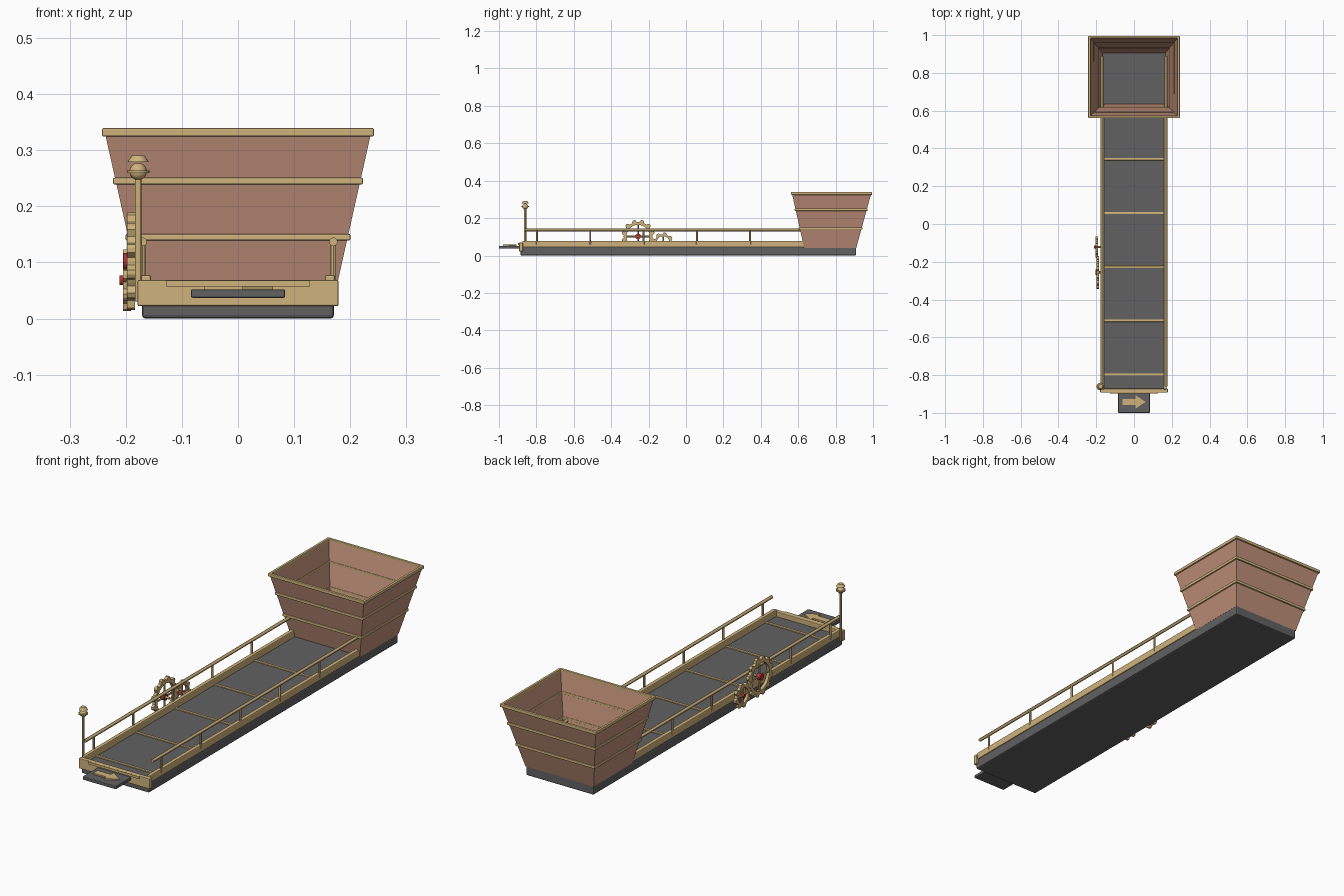
import bpy, bmesh
from math import sin, cos, pi
from mathutils import Vector

if "Cube" in bpy.data.objects:
    bpy.data.objects.remove(bpy.data.objects["Cube"])


def material(name, rgb):
    m = bpy.data.materials.new(name)
    m.diffuse_color = (*rgb, 1)
    m.use_nodes = True
    m.node_tree.nodes["Principled BSDF"].inputs["Base Color"].default_value = m.diffuse_color
    return m


IRON = material("dark_iron", (0.12, 0.12, 0.12))
BRASS = material("brass", (0.62, 0.45, 0.2))
COPPER = material("copper", (0.53, 0.28, 0.19))
RED = material("red_enamel", (0.45, 0.03, 0.03))


def finish(bm, name, mat, bevel=0, smooth=False):
    bmesh.ops.recalc_face_normals(bm, faces=bm.faces)
    me = bpy.data.meshes.new(name)
    bm.to_mesh(me)
    bm.free()
    me.materials.append(mat)
    ob = bpy.data.objects.new(name, me)
    bpy.context.collection.objects.link(ob)
    if bevel:
        b = ob.modifiers.new("bevel", 'BEVEL')
        b.width, b.segments = bevel, 2
    if smooth:
        bpy.ops.object.select_all(action='DESELECT')
        ob.select_set(True)
        bpy.context.view_layer.objects.active = ob
        bpy.ops.object.shade_smooth_by_angle()
    return ob


def box(name, lo, hi, mat, bevel=0):
    lo, hi = Vector(lo), Vector(hi)
    bm = bmesh.new()
    bmesh.ops.create_cube(bm, size=1)
    for v in bm.verts:
        v.co = (lo + hi) / 2 + v.co * (hi - lo)
    return finish(bm, name, mat, bevel)


def rod(name, a, b, r, mat, sides=12, r2=None):
    a, b = Vector(a), Vector(b)
    bm = bmesh.new()
    bmesh.ops.create_cone(bm, cap_ends=True, segments=sides, radius1=r,
                          radius2=r if r2 is None else r2, depth=(b - a).length)
    q = Vector((0, 0, 1)).rotation_difference(b - a)
    for v in bm.verts:
        v.co = q @ v.co + (a + b) / 2
    return finish(bm, name, mat, smooth=True)


def ball(name, c, r, mat):
    bm = bmesh.new()
    bmesh.ops.create_uvsphere(bm, u_segments=16, v_segments=10, radius=r)
    bmesh.ops.translate(bm, verts=bm.verts, vec=c)
    return finish(bm, name, mat, smooth=True)


# Base slab, deck strips and tongue
box("base_slab", (-0.171, -0.885, 0), (0.171, 0.91, 0.047), IRON, 0.006)
POSTS = [-0.797 + 0.285 * i for i in range(5)]
for y in POSTS:
    box("deck_strip", (-0.165, y - 0.006, 0.044), (0.165, y + 0.006, 0.052), BRASS, 0.002)
box("front_plate", (-0.179, -0.892, 0.022), (0.179, -0.872, 0.069), BRASS, 0.003)
box("front_plate_trim", (-0.128, -0.897, 0.057), (0.128, -0.88, 0.068), BRASS)
box("front_tongue", (-0.084, -1.0, 0.037), (0.084, -0.875, 0.052), IRON, 0.003)

# Direction arrow on the tongue
bm = bmesh.new()
outline = [(-0.06, -0.016), (0.008, -0.016), (0.008, -0.036), (0.062, 0),
           (0.008, 0.036), (0.008, 0.016), (-0.06, 0.016)]
face = bm.faces.new([bm.verts.new((x, y - 0.942, 0.051)) for x, y in outline])
ext = bmesh.ops.extrude_face_region(bm, geom=[face])["geom"]
bmesh.ops.translate(bm, vec=(0, 0, 0.007),
                    verts=[g for g in ext if isinstance(g, bmesh.types.BMVert)])
finish(bm, "direction_arrow", BRASS)

# Side beams, posts and handrails
for s, side in ((-1, "left"), (1, "right")):
    xs = sorted((s * 0.155, s * 0.173))
    box(side + "_side_beam", (xs[0], -0.875, 0.045), (xs[1], 0.635, 0.078), BRASS, 0.004)
    rod(side + "_handrail", (s * 0.17, -0.86, 0.137), (s * 0.17, 0.89, 0.137), 0.0075, BRASS)
    for y in POSTS:
        rod(side + "_rail_post", (s * 0.17, y, 0.06), (s * 0.17, y, 0.137), 0.005, BRASS)

# Lamp pole at the front left corner
X, Y = -0.178, -0.86
rod("lamp_pole", (X, Y, 0.03), (X, Y, 0.255), 0.006, BRASS)
ball("lamp_ball", (X, Y, 0.262), 0.0155, BRASS)
rod("lamp_ring", (X, Y, 0.259), (X, Y, 0.264), 0.02, BRASS, 20)
rod("lamp_cap", (X, Y, 0.279), (X, Y, 0.291), 0.019, BRASS, 16, 0.011)


# Flared hopper: centre and half sizes as a function of height
def ring_at(z, grow=0):
    t = (z - 0.04) / 0.29
    x = 0.172 + 0.065 * t + grow
    y0, y1 = 0.632 - 0.065 * t - grow, 0.91 + 0.08 * t + grow
    return [Vector(p) for p in ((-x, y0, z), (x, y0, z), (x, y1, z), (-x, y1, z))]


bm = bmesh.new()
loops = [[bm.verts.new(p) for p in ring_at(z)] for z in (0.04, 0.333)]
for i in range(4):
    j = (i + 1) % 4
    bm.faces.new((loops[0][i], loops[0][j], loops[1][j], loops[1][i]))
hopper = finish(bm, "hopper_walls", COPPER)
sol = hopper.modifiers.new("thickness", 'SOLIDIFY')
sol.thickness, sol.offset, sol.use_even_offset = 0.006, -1, True

# Brass bands round the hopper, as square frames
for name, z, h in (("lower_band", 0.145, 0.006), ("upper_band", 0.245, 0.006),
                   ("hopper_rim", 0.332, 0.0075)):
    bm = bmesh.new()
    prof = [[bm.verts.new(p + Vector((0, 0, dz))) for p in ring_at(z, g)]
            for g, dz in ((-0.007, -h), (0.005, -h), (0.005, h), (-0.007, h))]
    for k in range(4):
        a, b = prof[k], prof[(k + 1) % 4]
        for i in range(4):
            j = (i + 1) % 4
            bm.faces.new((a[i], a[j], b[j], b[i]))
    finish(bm, name, BRASS, 0.003)


# Gears on the left side, turning about x
def gear(name, y, z, x0, x1, r_in, r_out, r_tip, teeth, phase=0):
    bm = bmesh.new()
    rows = []
    n = teeth * 6
    for x in (x0, x1):
        for outer in (True, False):
            row = []
            for i in range(n):
                a = 2 * pi * i / n + phase
                r = (r_out, r_out, r_tip * 0.98, r_tip, r_tip * 0.98, r_out)[i % 6] if outer else r_in
                row.append(bm.verts.new((x, y + r * cos(a), z + r * sin(a))))
            rows.append(row)
    for a, b in ((0, 1), (1, 3), (3, 2), (2, 0)):
        for i in range(n):
            j = (i + 1) % n
            bm.faces.new((rows[a][i], rows[a][j], rows[b][j], rows[b][i]))
    finish(bm, name, BRASS)
    xm = (x0 + x1) / 2
    for k in range(2):
        a = k * pi / 2
        d = Vector((0, cos(a), sin(a))) * (r_in + 0.002)
        c = Vector((xm, y, z))
        rod(name + "_spoke", c - d, c + d, 0.0045, BRASS, 8)
    rod(name + "_hub", (x0 - 0.006, y, z), (x1, y, z), r_in * 0.24, RED, 16)
    rod(name + "_axle", (x0, y, z), (-0.165, y, z), 0.006, BRASS)


gear("large_gear", -0.256, 0.102, -0.198, -0.184, 0.062, 0.077, 0.09, 12)
gear("small_gear", -0.122, 0.068, -0.205, -0.191, 0.035, 0.046, 0.056, 8, 0.2)
